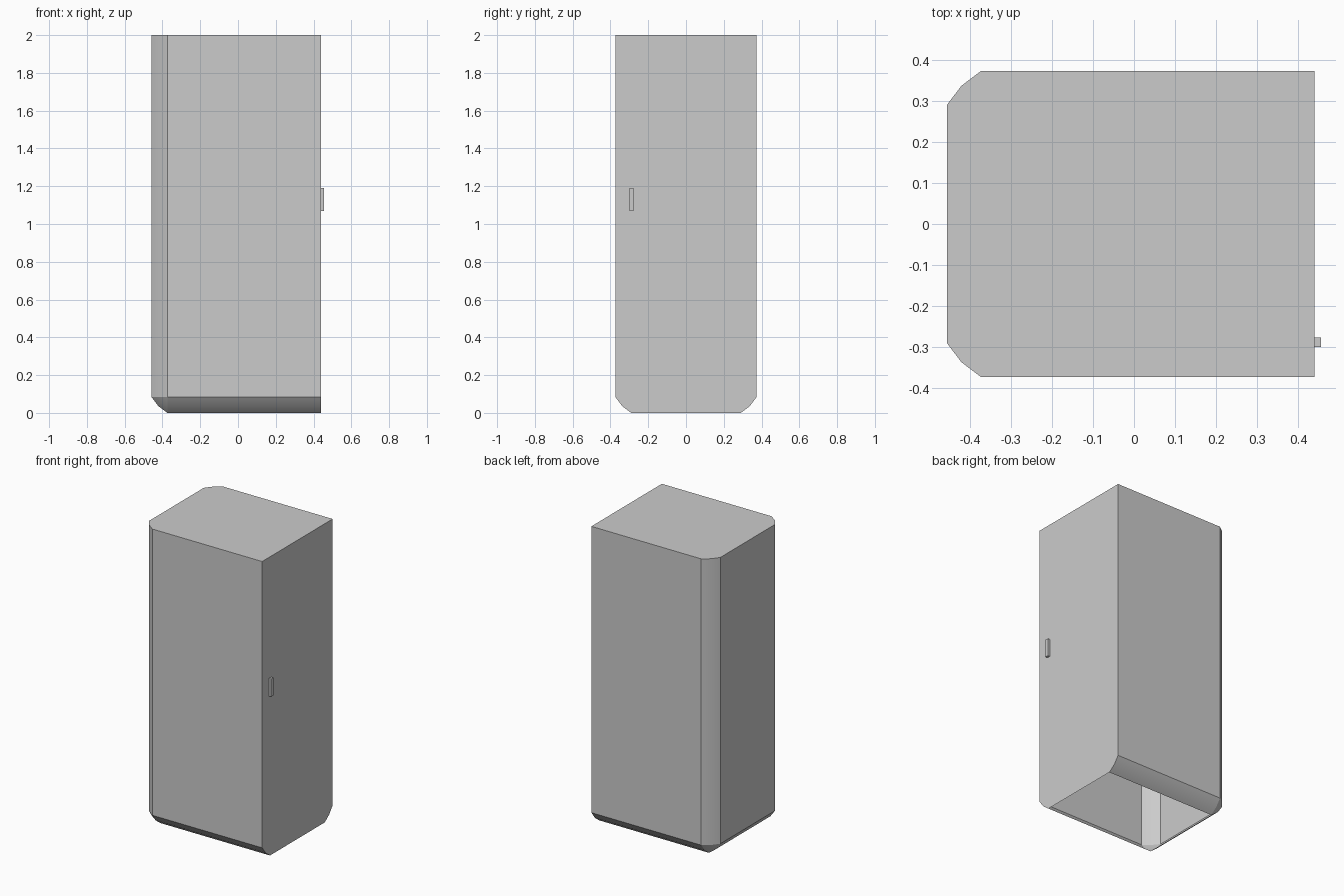
import bpy
import bmesh
from mathutils import Matrix

if "Cube" in bpy.data.objects:
    bpy.data.objects.remove(bpy.data.objects["Cube"])


def box(name, lo, hi, edit=None):
    """Axis-aligned box between two corners, with an optional bmesh edit."""
    size = [b - a for a, b in zip(lo, hi)]
    mid = [(a + b) / 2 for a, b in zip(lo, hi)]
    bm = bmesh.new()
    bmesh.ops.create_cube(bm, size=1, matrix=Matrix.Translation(mid) @ Matrix.Diagonal((*size, 1)))
    if edit:
        edit(bm)
    me = bpy.data.meshes.new(name)
    bm.to_mesh(me)
    bm.free()
    ob = bpy.data.objects.new(name, me)
    bpy.context.collection.objects.link(ob)
    return ob


X0, X1, Y, H = -0.457, 0.44, 0.373, 2.0
DOOR_X = 0.385


def shape_shell(bm):
    # Round the two rear uprights and the bottom edges, except under the door
    edges = []
    for e in bm.edges:
        a, b = (v.co for v in e.verts)
        m = (a + b) / 2
        upright = abs(a.z - b.z) > 1 and m.x < 0
        bottom = m.z < 0.01 and m.x < X1 - 0.01
        if upright or bottom:
            edges.append(e)
    bmesh.ops.bevel(bm, geom=edges, offset=0.083, offset_type='OFFSET',
                    segments=2, profile=0.325, affect='EDGES')
    # Open underside
    base = [f for f in bm.faces if all(v.co.z < 0.001 for v in f.verts)]
    bmesh.ops.delete(bm, geom=base, context='FACES')
    # Door seam
    bmesh.ops.bisect_plane(bm, geom=bm.verts[:] + bm.edges[:] + bm.faces[:],
                           plane_co=(DOOR_X, 0, 0), plane_no=(1, 0, 0))


# Cabinet shell with its door end
cabinet = box("cabinet", (X0, -Y, 0), (X1, Y, H), shape_shell)
bpy.context.view_layer.objects.active = cabinet
cabinet.select_set(True)
bpy.ops.object.shade_smooth_by_angle(angle=0.5)

# Small upright door handle
box("door_handle", (X1, -0.30, 1.07), (0.456, -0.277, 1.19))
